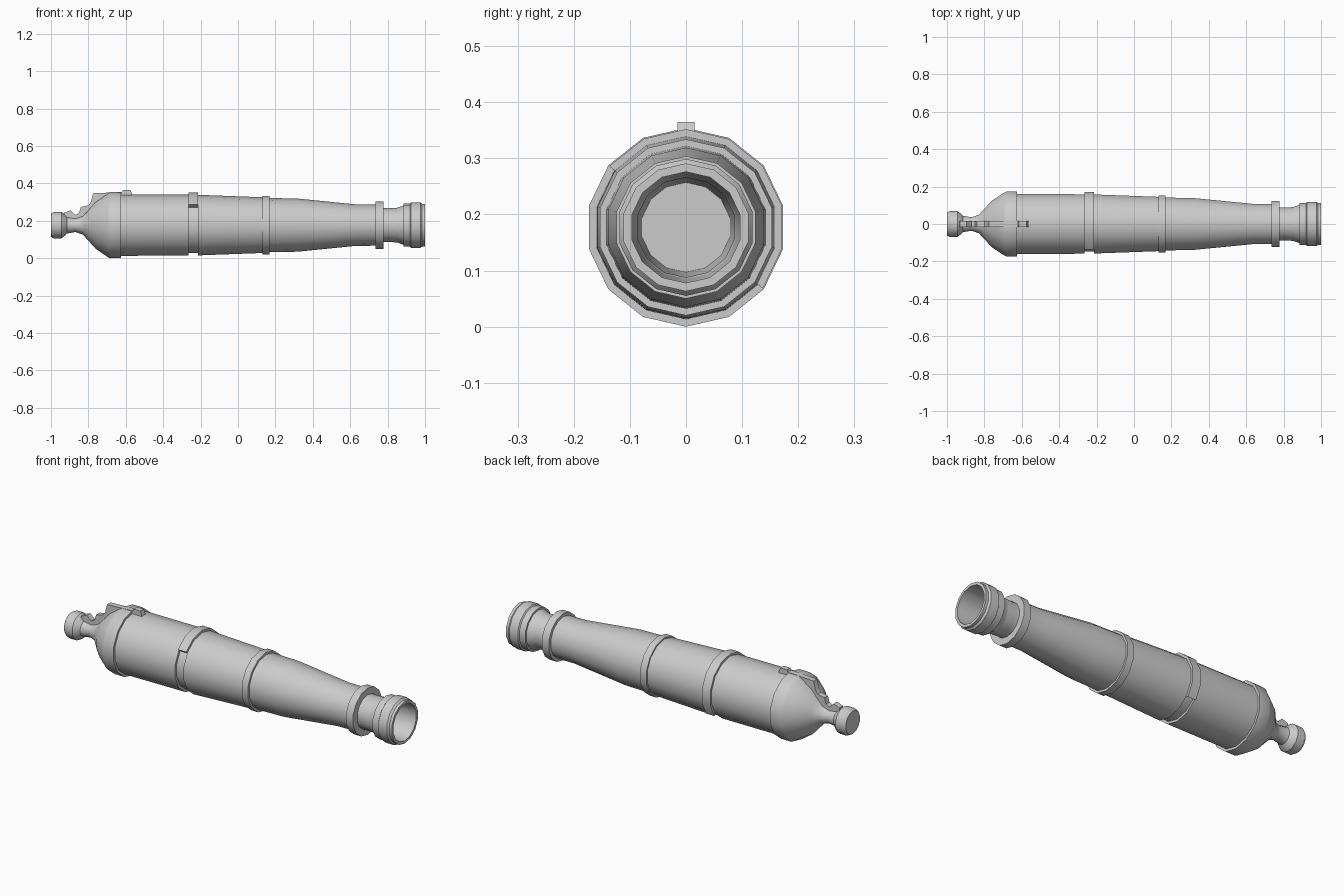
import bpy, bmesh, math

if "Cube" in bpy.data.objects:
    bpy.data.objects.remove(bpy.data.objects["Cube"])

SIDES = 14
AXIS_Z = 0.177


def finish(name, bm):
    bmesh.ops.remove_doubles(bm, verts=bm.verts, dist=1e-5)
    bmesh.ops.recalc_face_normals(bm, faces=bm.faces)
    me = bpy.data.meshes.new(name)
    bm.to_mesh(me)
    bm.free()
    ob = bpy.data.objects.new(name, me)
    bpy.context.collection.objects.link(ob)
    bpy.ops.object.select_all(action='DESELECT')
    ob.select_set(True)
    bpy.context.view_layer.objects.active = ob
    bpy.ops.object.shade_smooth_by_angle(angle=math.radians(30))
    return ob


def lathe(name, profile, first=0, last=SIDES, closed=False):
    """Turn (x, radius) points about the long axis; angle 0 is straight up."""
    bm = bmesh.new()
    rings = []
    for k in range(first, last + 1):
        a = 2 * math.pi * k / SIDES
        rings.append([bm.verts.new((x, r * math.sin(a), AXIS_Z + r * math.cos(a)))
                      for x, r in profile])
    n = len(profile)
    for a, b in zip(rings, rings[1:]):
        for i in range(n if closed else n - 1):
            j = (i + 1) % n
            bm.faces.new((a[i], a[j], b[j], b[i]))
    if closed and last - first < SIDES:
        bm.faces.new(rings[0])
        bm.faces.new(rings[-1])
    if not closed:
        bmesh.ops.remove_doubles(bm, verts=bm.verts, dist=1e-5)
        bmesh.ops.holes_fill(bm, edges=bm.edges, sides=SIDES)
    return finish(name, bm)


# Barrel from rear knob to muzzle and back into the bore
lathe("barrel", [
    (-1.0, 0.062), (-0.985, 0.071), (-0.945, 0.071), (-0.925, 0.056),
    (-0.915, 0.045), (-0.87, 0.037), (-0.83, 0.05), (-0.80, 0.083),
    (-0.76, 0.127), (-0.695, 0.172), (-0.685, 0.177), (-0.625, 0.177),
    (-0.625, 0.164), (-0.265, 0.163), (-0.265, 0.15), (-0.215, 0.15),
    (-0.215, 0.162), (0.13, 0.149), (0.13, 0.157), (0.168, 0.157),
    (0.168, 0.145), (0.32, 0.142), (0.63, 0.111), (0.735, 0.11),
    (0.735, 0.127), (0.777, 0.127), (0.777, 0.091), (0.84, 0.089),
    (0.885, 0.105), (0.885, 0.115), (0.92, 0.115), (0.925, 0.122),
    (0.975, 0.122), (0.985, 0.114), (1.0, 0.114), (1.0, 0.099),
    (0.985, 0.099), (0.6, 0.08)])

# Raised middle band, broken away on the front and underneath
lathe("middle_band", [(-0.265, 0.149), (-0.265, 0.175), (-0.215, 0.175), (-0.215, 0.149)],
      first=-2, last=5, closed=True)

# Thin sighting and lock plate along the top of the breech
outline = [(-0.935, 0.225), (-0.93, 0.243), (-0.895, 0.256), (-0.87, 0.232),
           (-0.85, 0.242), (-0.84, 0.274), (-0.80, 0.283), (-0.787, 0.30),
           (-0.775, 0.347), (-0.62, 0.354), (-0.615, 0.365), (-0.575, 0.365),
           (-0.565, 0.338), (-0.66, 0.32), (-0.80, 0.21), (-0.87, 0.205)]
bm = bmesh.new()
face = bm.faces.new([bm.verts.new((x, -0.015, z)) for x, z in outline])
new = bmesh.ops.extrude_face_region(bm, geom=[face])["geom"]
bmesh.ops.translate(bm, vec=(0, 0.03, 0),
                    verts=[v for v in new if isinstance(v, bmesh.types.BMVert)])
bmesh.ops.triangulate(bm, faces=[f for f in bm.faces if len(f.verts) > 4])
finish("breech_plate", bm)
